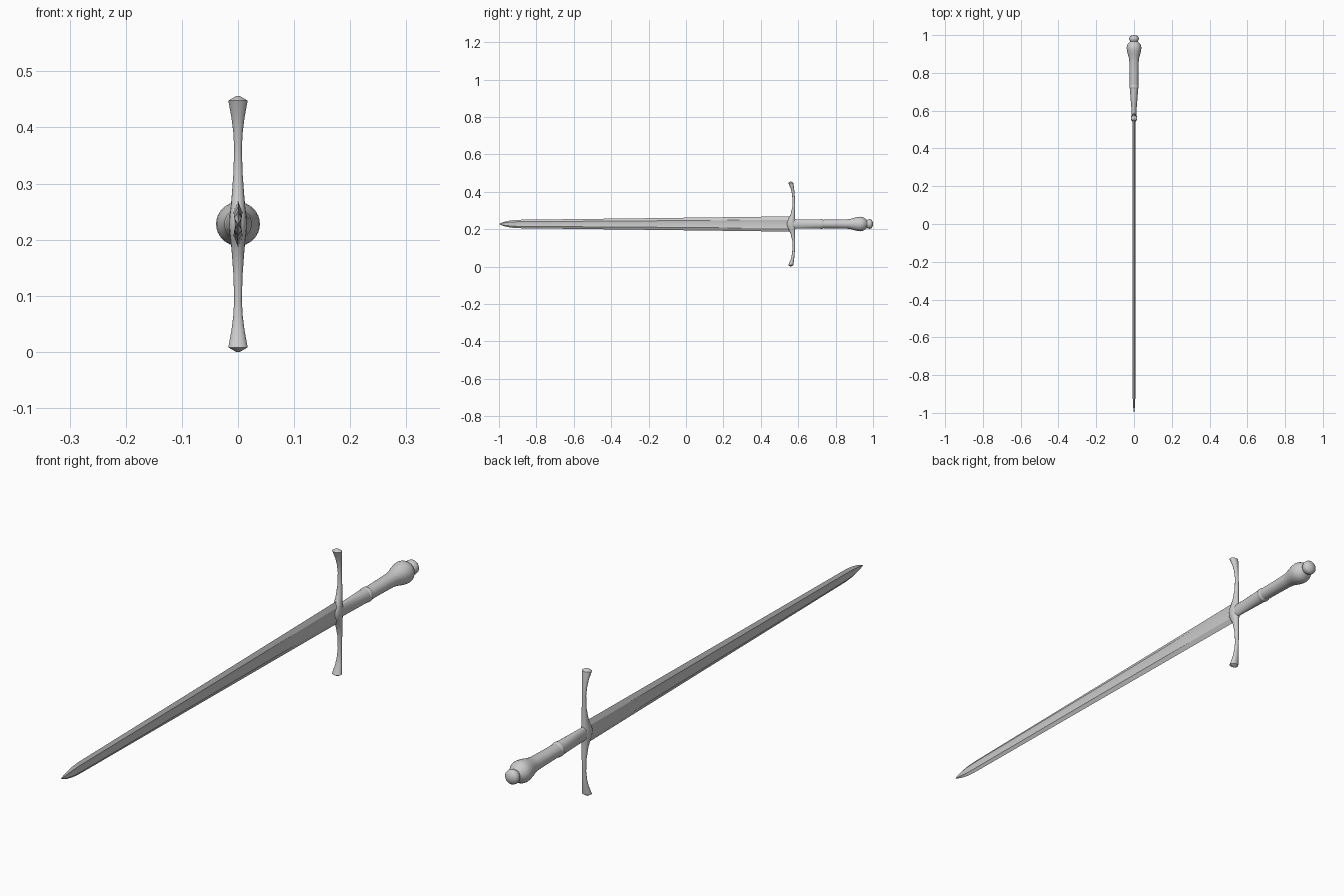
import bpy, bmesh, math
from mathutils import Vector

if "Cube" in bpy.data.objects:
    bpy.data.objects.remove(bpy.data.objects["Cube"])

ZC = 0.228  # height of the sword's axis


def loft(name, rings, angle=35):
    """Skin a list of equal-length closed rings and cap both ends."""
    bm = bmesh.new()
    rows = [[bm.verts.new(p) for p in ring] for ring in rings]
    n = len(rows[0])
    for a, b in zip(rows, rows[1:]):
        for i in range(n):
            j = (i + 1) % n
            bm.faces.new((a[i], a[j], b[j], b[i]))
    bm.faces.new(rows[0])
    bm.faces.new(rows[-1])
    bmesh.ops.recalc_face_normals(bm, faces=bm.faces)
    me = bpy.data.meshes.new(name)
    bm.to_mesh(me)
    bm.free()
    ob = bpy.data.objects.new(name, me)
    bpy.context.collection.objects.link(ob)
    bpy.ops.object.select_all(action='DESELECT')
    bpy.context.view_layer.objects.active = ob
    ob.select_set(True)
    bpy.ops.object.shade_smooth_by_angle(angle=math.radians(angle))
    return ob


def oval(y, rx, rz, n=32):
    return [Vector((rx * math.cos(t), y, ZC + rz * math.sin(t)))
            for t in (2 * math.pi * i / n for i in range(n))]


# Blade: bevelled edges with a shallow fuller, tapering to the point
section = [(0, 1), (1, .55), (.8, .25), (.8, -.25), (1, -.55),
           (0, -1), (-1, -.55), (-.8, -.25), (-.8, .25), (-1, .55)]
blade = [(.575, .008, .041), (-.2, .0075, .031), (-.9, .007, .0225),
         (-.935, .0065, .0195), (-.965, .005, .0135), (-.985, .003, .007),
         (-1, .0004, .0006)]
loft("blade", [[Vector((sx * hx, y, ZC + sz * hz)) for sx, sz in section]
               for y, hx, hz in blade], 12)

# Crossguard: flared arms sweeping toward the blade (dz, y, half x, half y)
arm = [(0, .561, .016, .024), (.015, .562, .015, .0225), (.03, .566, .013, .018),
       (.05, .571, .0112, .012), (.09, .576, .0082, .0078),
       (.135, .576, .0068, .0068), (.165, .573, .0085, .0072),
       (.19, .569, .0118, .009), (.22, .560, .0172, .0135),
       (.228, .560, .003, .002)]
stations = [(-d, y, a, b) for d, y, a, b in reversed(arm[1:])] + arm


def guard_ring(dz, y, hx, hy, n=16):
    ring = []
    for i in range(n):
        t = 2 * math.pi * i / n
        c, s = math.cos(t), math.sin(t)
        ring.append(Vector((hx * c, y + hy * s, ZC + dz)))
    return ring


loft("crossguard", [guard_ring(*s) for s in stations])

# Lower grip: oval at the guard, growing round toward the collar
loft("lower_grip", [oval(.565, .012, .025), oval(.60, .013, .025),
                    oval(.66, .018, .025), oval(.72, .0225, .0245)])

# Collar where the two grip sections meet
loft("grip_collar", [oval(.715, .021, .023), oval(.72, .0245, .026),
                     oval(.73, .0245, .026), oval(.735, .022, .023)], 50)

# Upper grip swelling into the pommel
grip = [(.72, .0225), (.80, .0235), (.86, .025), (.88, .0275), (.90, .033),
        (.918, .0375), (.932, .039), (.944, .0372), (.954, .032),
        (.962, .025), (.967, .020)]
loft("upper_grip_and_pommel", [oval(y, r, r) for y, r in grip])

# End cap button
cap = [(.963, .018), (.968, .021), (.974, .0245), (.981, .026),
       (.988, .0248), (.994, .020), (.998, .012), (1.0, .003)]
loft("pommel_button", [oval(y, r, r) for y, r in cap])
